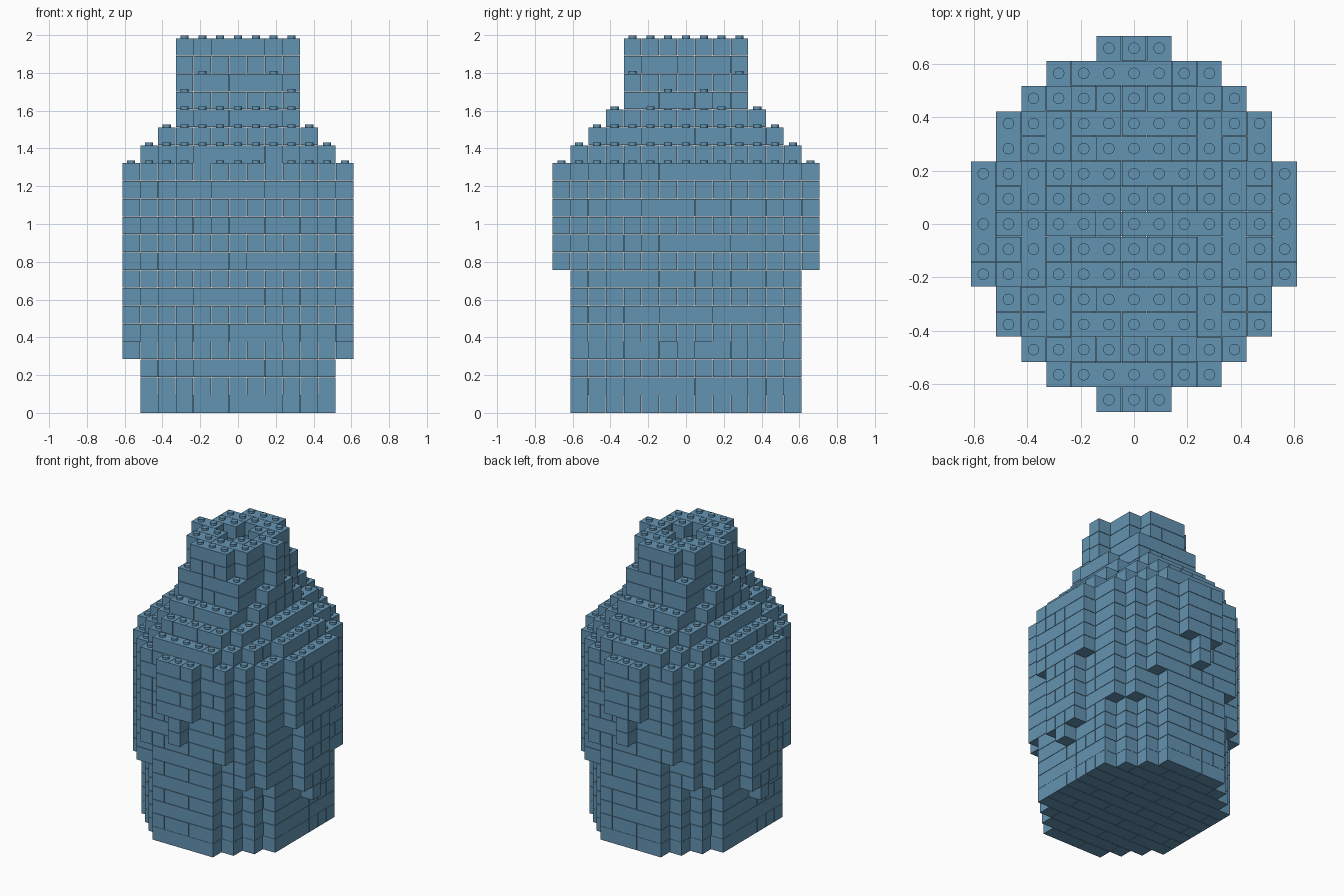
import bpy
import bmesh
from math import ceil
from mathutils import Matrix, Vector

if "Cube" in bpy.data.objects:
    bpy.data.objects.remove(bpy.data.objects["Cube"], do_unlink=True)

CELL, HEIGHT, GAP = 0.0943, 0.0945, 0.0025
STUD_R, STUD_H = 0.0215, 0.015

# Oval half axes in cells, with the number of courses that use them, bottom up
PROFILE = [
    (3, 5.9, 6.5), (1, 6.05, 6.4), (1, 6.1, 6.4), (2, 6.2, 6.8), (1, 6.2, 6.9),
    (1, 6.2, 7.03), (1, 6.4, 7.03), (4, 6.5, 7.3), (1, 5.5, 6.5), (1, 4.7, 5.6),
    (1, 3.8, 4.8), (1, 3.2, 3.95), (1, 3.08, 3.95), (2, 3.1, 3.3),
]
COURSES = [(a, b) for n, a, b in PROFILE for _ in range(n)]
OPENING_START = len(COURSES) - 4

blue = bpy.data.materials.new("dusty blue")
blue.use_nodes = True
color = (0.127, 0.296, 0.445, 1)
blue.diffuse_color = color
blue.node_tree.nodes["Principled BSDF"].inputs["Base Color"].default_value = color


def course_cells(k):
    """Grid cells filled in one course."""
    if not 0 <= k < len(COURSES):
        return set()
    a, b = COURSES[k]
    cells = {(i, j) for i in range(-8, 9) for j in range(-8, 9)
             if (i / a) ** 2 + (j / b) ** 2 <= 1}
    if k >= OPENING_START:
        cells -= {c for c in cells if abs(c[0]) + abs(c[1]) <= 1}
    return cells


def brick_runs(cells, k):
    """Split each row into bricks, turning direction on every course."""
    along = k % 2
    for row in sorted({c[1 - along] for c in cells}):
        run = []
        line = sorted(c[along] for c in cells if c[1 - along] == row)
        for n in line:
            cut = run and (n != run[-1] + 1 or (n + 2 * row + k) % 4 == 0)
            if cut:
                yield along, row, run[0], run[-1]
                run = []
            run.append(n)
        yield along, row, run[0], run[-1]


def add_brick(bm, along, row, first, last, k):
    center, size = Vector((0, 0, (k + 0.5) * HEIGHT)), [CELL - GAP] * 3
    center[along] = (first + last) / 2 * CELL
    center[1 - along] = row * CELL
    size[along] = (last - first + 1) * CELL - GAP
    size[2] = HEIGHT - (GAP if k else 0)
    bmesh.ops.create_cube(bm, size=1, matrix=Matrix.Translation(center)
                          @ Matrix.Diagonal((*size, 1)))


def add_stud(bm, i, j, k):
    spot = Vector((i * CELL, j * CELL, (k + 1) * HEIGHT + STUD_H / 2 - GAP / 2))
    bmesh.ops.create_cone(bm, cap_ends=True, segments=16, radius1=STUD_R,
                          radius2=STUD_R, depth=STUD_H + GAP / 2,
                          matrix=Matrix.Translation(spot))


def finish(bm, name, smooth=False):
    mesh = bpy.data.meshes.new(name)
    bm.to_mesh(mesh)
    bm.free()
    mesh.materials.append(blue)
    obj = bpy.data.objects.new(name, mesh)
    bpy.context.collection.objects.link(obj)
    if smooth:
        bpy.ops.object.select_all(action="DESELECT")
        obj.select_set(True)
        bpy.context.view_layer.objects.active = obj
        bpy.ops.object.shade_smooth_by_angle()


# Body, shoulder and neck: stacked courses, with studs where the top is open
SECTIONS = {"body": range(0, 14), "shoulder": range(14, 17),
            "neck": range(17, len(COURSES))}
for section, courses in SECTIONS.items():
    bricks, studs = bmesh.new(), bmesh.new()
    for k in courses:
        cells = course_cells(k)
        for run in brick_runs(cells, k):
            add_brick(bricks, *run, k)
        for i, j in sorted(cells - course_cells(k + 1)):
            add_stud(studs, i, j, k)
    finish(bricks, section + "_bricks")
    finish(studs, section + "_studs", smooth=True)
